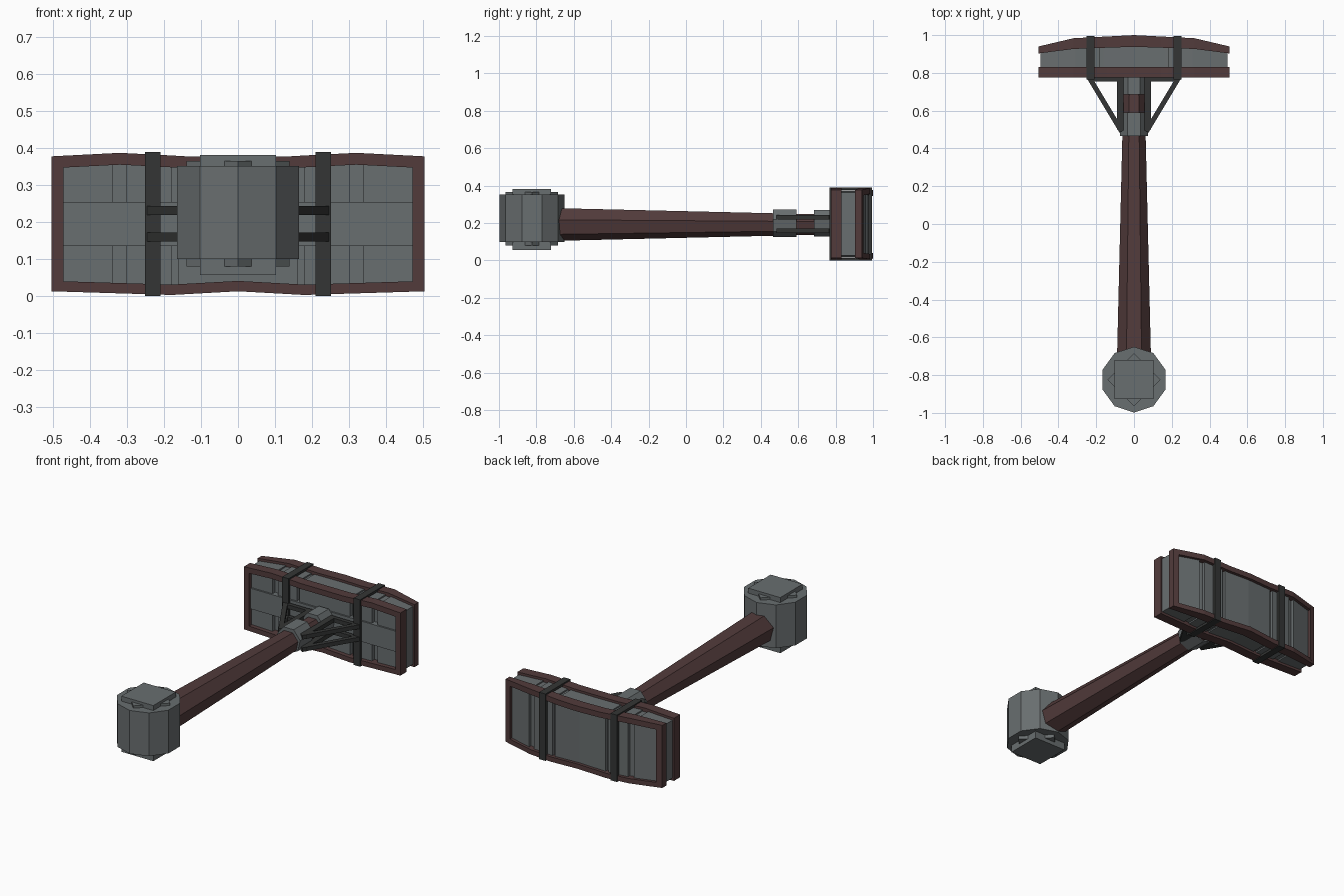
import bpy, math
from mathutils import Vector

cube = bpy.data.objects.get("Cube")
if cube:
    bpy.data.objects.remove(cube, do_unlink=True)


def material(name, rgb):
    m = bpy.data.materials.new(name)
    m.use_nodes = True
    m.diffuse_color = (*rgb, 1)
    m.node_tree.nodes["Principled BSDF"].inputs["Base Color"].default_value = (*rgb, 1)
    return m


STONE = material("grey stone", (0.14, 0.156, 0.16))
WOOD = material("brown wood", (0.085, 0.044, 0.044))
IRON = material("dark iron", (0.034, 0.036, 0.035))


def loft(name, sections, mat):
    """Solid through matching rings of points, with both ends capped."""
    n = len(sections[0])
    verts = [p for ring in sections for p in ring]
    faces = [list(range(n))[::-1], list(range(len(verts) - n, len(verts)))]
    for s in range(len(sections) - 1):
        for i in range(n):
            a, b = s * n + i, s * n + (i + 1) % n
            faces.append([a, b, b + n, a + n])
    mesh = bpy.data.meshes.new(name)
    mesh.from_pydata(verts, [], faces)
    mesh.materials.append(mat)
    ob = bpy.data.objects.new(name, mesh)
    bpy.context.collection.objects.link(ob)
    # consistent outward normals
    import bmesh
    bm = bmesh.new()
    bm.from_mesh(mesh)
    bmesh.ops.recalc_face_normals(bm, faces=bm.faces)
    bm.to_mesh(mesh)
    bm.free()
    return ob


def rect_x(x, y0, y1, z0, z1):
    return [(x, y0, z0), (x, y1, z0), (x, y1, z1), (x, y0, z1)]


def box(name, x0, x1, y0, y1, z0, z1, mat):
    return loft(name, [rect_x(x, y0, y1, z0, z1) for x in (x0, x1)], mat)


def ring_z(sides, r, y, z, turn):
    """Regular polygon lying flat."""
    return [(r * math.cos(turn + math.tau * i / sides),
             y + r * math.sin(turn + math.tau * i / sides), z) for i in range(sides)]


def ring_y(sides, r, y, z):
    """Regular polygon across the shaft, point down."""
    a = [-math.pi / 2 + math.tau * i / sides for i in range(sides)]
    return [(r * math.cos(t), y, z + r * math.sin(t)) for t in a]


def bar(name, a, b, width, z0, z1, mat):
    """Flat bar between two plan points."""
    a, b = Vector(a), Vector(b)
    d = (b - a).normalized() * width / 2
    side = Vector((-d.y, d.x))
    plan = [a + side, a - side, b - side, b + side]
    return loft(name, [[(p.x, p.y, z) for p in plan] for z in (z0, z1)], mat)


def curve(table):
    """Piecewise linear, mirrored in x."""
    def f(x):
        x = abs(x)
        for (x0, v0), (x1, v1) in zip(table, table[1:]):
            if x <= x1:
                return v0 + (v1 - v0) * (x - x0) / (x1 - x0)
        return table[-1][1]
    return f


# Pommel: ten-sided drum with stepped square caps
PY = -0.824
loft("pommel_drum", [ring_z(10, 0.174, PY, z, math.pi / 2) for z in (0.1, 0.352)], STONE)
for end, z0, z_mid, z1 in (("top", 0.34, 0.366, 0.381), ("bottom", 0.11, 0.08, 0.057)):
    loft(f"pommel_{end}_diamond", [ring_z(4, 0.14, PY, z, 0) for z in (z0, z_mid)], STONE)
    loft(f"pommel_{end}_square", [ring_z(4, 0.146, PY, z, math.pi / 4) for z in (z0, z1)], STONE)

# Seven-sided tapering handle and its collars
loft("handle", [ring_y(7, 0.092, -0.7, 0.197), ring_y(7, 0.055, 0.8, 0.195)], WOOD)
loft("lower_collar", [ring_y(7, 0.077, y, 0.203) for y in (0.465, 0.59)], STONE)
loft("upper_collar", [ring_y(7, 0.074, y, 0.203) for y in (0.685, 0.79)], STONE)

# Triangular braces on two levels at each side
for side, s in (("left", 1), ("right", -1)):
    for level, z0, z1 in (("upper", 0.22, 0.244), ("lower", 0.148, 0.172)):
        tag = f"{side}_{level}"
        bar(f"{tag}_brace_diagonal", (s * 0.066, 0.49), (s * 0.235, 0.772), 0.026, z0, z1, IRON)
        bar(f"{tag}_brace_inner", (s * 0.073, 0.5), (s * 0.073, 0.78), 0.034, z0, z1, IRON)
        bar(f"{tag}_brace_back", (s * 0.06, 0.766), (s * 0.24, 0.766), 0.024, z0, z1, IRON)

# Outline of the wide head
top = curve([(0, 0.378), (0.14, 0.378), (0.31, 0.388), (0.505, 0.378)])
bottom = curve([(0, 0.013), (0.18, 0.003), (0.31, 0.007), (0.505, 0.013)])
back_outer = curve([(0, 1.0), (0.33, 0.983), (0.505, 0.94)])
back_inner = curve([(0, 0.938), (0.31, 0.928), (0.505, 0.903)])
front_outer = lambda x: 0.775
front_inner = lambda x: 0.832
STATIONS = [-0.505, -0.32, -0.18, -0.14, 0, 0.14, 0.18, 0.32, 0.505]
RAIL = 0.032

# Wooden frames at front and back
for face, y0, y1 in (("front", front_outer, front_inner), ("back", back_inner, back_outer)):
    loft(f"{face}_frame_top", [rect_x(x, y0(x), y1(x), top(x) - RAIL, top(x)) for x in STATIONS], WOOD)
    loft(f"{face}_frame_bottom", [rect_x(x, y0(x), y1(x), bottom(x), bottom(x) + RAIL - 0.004)
                                  for x in STATIONS], WOOD)
    for side, s in (("left", 1), ("right", -1)):
        loft(f"{face}_frame_{side}", [rect_x(s * x, y0(x), y1(x), 0.03, 0.36)
                                      for x in (0.472, 0.505)], WOOD)

# Stone core and the raised vertical planks
core_x = [x * 0.97 for x in STATIONS]
loft("stone_core", [rect_x(x, 0.825, back_outer(x) - 0.035, bottom(x) + 0.022, top(x) - 0.022)
                    for x in core_x], STONE)
for i, (x0, x1) in enumerate([(-0.495, -0.338), (-0.303, -0.18), (-0.162, 0.162),
                              (0.18, 0.303), (0.338, 0.495)]):
    xs = [x0, 0, x1] if x0 < 0 < x1 else [x0, x1]
    loft(f"plank_{i + 1}", [rect_x(x, 0.8, back_outer(x) - 0.018, bottom(x) + 0.014, top(x) - 0.014)
                            for x in xs], STONE)
box("front_crossboard", -0.473, 0.473, 0.79, 0.83, 0.135, 0.255, STONE)

# Iron straps wrapped round the head
for side, s in (("left", 1), ("right", -1)):
    x0, x1 = s * 0.21, s * 0.251
    box(f"{side}_strap_front", x0, x1, 0.766, 0.78, 0.0, 0.39, IRON)
    box(f"{side}_strap_back", x0, x1, 0.976, 0.994, 0.0, 0.39, IRON)
    box(f"{side}_strap_top", x0, x1, 0.766, 0.994, 0.376, 0.39, IRON)
    box(f"{side}_strap_bottom", x0, x1, 0.766, 0.994, 0.0, 0.014, IRON)
